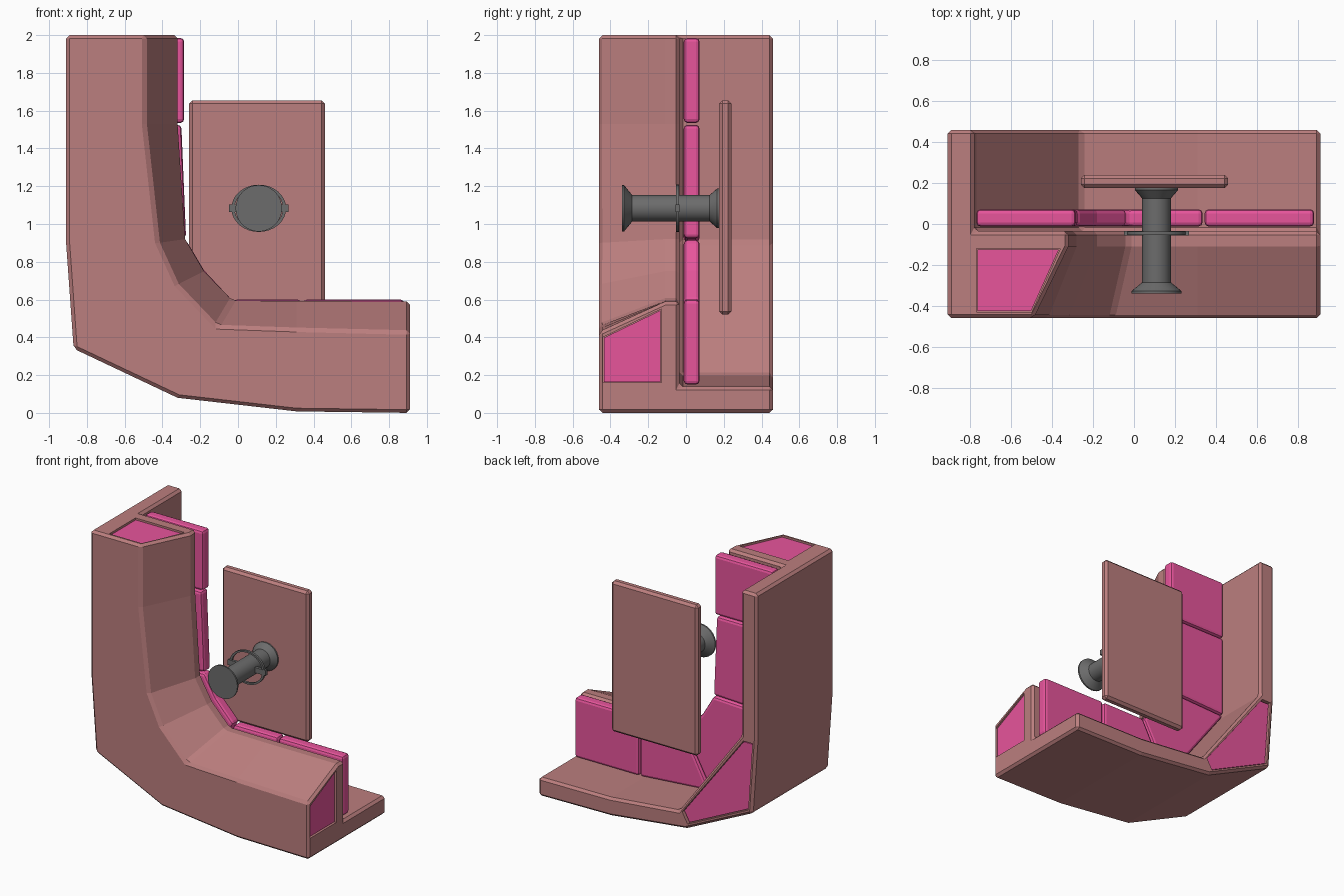
import bpy, bmesh, math

if "Cube" in bpy.data.objects:
    bpy.data.objects.remove(bpy.data.objects["Cube"])


def material(name, rgb):
    m = bpy.data.materials.new(name)
    m.diffuse_color = (*rgb, 1)
    m.use_nodes = True
    m.node_tree.nodes["Principled BSDF"].inputs["Base Color"].default_value = m.diffuse_color
    return m


BROWN = material("clay_brown", (0.50, 0.21, 0.21))
PINK = material("pink", (0.80, 0.09, 0.33))
GREY = material("dark_grey", (0.15, 0.15, 0.15))


def loft(name, sections, mat, closed=False, smooth=False):
    """Skin a list of equal-length point loops, with caps unless closed."""
    bm = bmesh.new()
    rows = [[bm.verts.new(p) for p in s] for s in sections]
    n = len(rows[0])
    for i in range(len(rows) if closed else len(rows) - 1):
        a, b = rows[i], rows[(i + 1) % len(rows)]
        for j in range(n):
            k = (j + 1) % n
            bm.faces.new((a[j], a[k], b[k], b[j]))
    if not closed:
        bm.faces.new(rows[0])
        bm.faces.new(rows[-1])
    bmesh.ops.recalc_face_normals(bm, faces=bm.faces)
    me = bpy.data.meshes.new(name)
    bm.to_mesh(me)
    bm.free()
    ob = bpy.data.objects.new(name, me)
    bpy.context.collection.objects.link(ob)
    if mat:
        me.materials.append(mat)
    if smooth:
        bpy.ops.object.select_all(action='DESELECT')
        bpy.context.view_layer.objects.active = ob
        ob.select_set(True)
        bpy.ops.object.shade_smooth_by_angle(angle=math.radians(30))
    return ob


def prism(name, poly, axis, lo, hi, mat):
    """Extrude a 2D polygon along x, y or z."""
    def place(p, t):
        c = list(p)
        c.insert("xyz".index(axis), t)
        return c
    return loft(name, [[place(p, t) for p in poly] for t in (lo, hi)], mat)


def bevel(ob, width, segments=1):
    m = ob.modifiers.new("bevel", 'BEVEL')
    m.width = width
    m.segments = segments
    m.limit_method = 'ANGLE'
    m.angle_limit = math.radians(35)


# curved L frame: (x, z) stations on the outer skin, front lip, inner ridge, back flange
outer = [(-.91, 2), (-.91, 1.53), (-.91, .9), (-.87, .34), (-.32, .08), (.31, .008), (.91, 0)]
lip = [(-.49, 2), (-.49, 1.53), (-.42, .9), (-.32, .68), (-.11, .46), (.31, .445), (.91, .43)]
ridge = [(-.32, 2), (-.32, 1.53), (-.28, .92), (-.18, .75), (-.03, .595), (.31, .592), (.91, .59)]
flange = [(-.78, 2), (-.78, 1.53), (-.78, .9), (-.52, .55), (-.26, .2), (.31, .145), (.91, .14)]
sections = []
for o, l, r, f in zip(outer, lip, ridge, flange):
    loop = [(o, -.46), (l, -.46), (r, -.11), (r, -.035), (f, -.035), (f, .46), (o, .46)]
    sections.append([(p[0], y, p[1]) for p, y in loop])
frame = loft("curved_frame", sections, BROWN)
bevel(frame, .018)

# recessed pink panels at the two ends and on the back corner
panels = [
    ("top_end_panel", [(-.77, -.12), (-.36, -.12), (-.50, -.43), (-.77, -.43)], 'z', 2, 1),
    ("right_end_panel", [(-.44, .16), (-.44, .40), (-.13, .55), (-.13, .16)], 'x', .91, 1),
    ("back_corner_panel", [(-.875, .87), (-.80, .87), (-.29, .20), (-.335, .12), (-.84, .36)], 'y', .46, 1),
]
for name, poly, axis, end, s in panels:
    cutter = prism(name + "_cutter", poly, axis, end - .03, end + .05, None)
    cutter.hide_render = True
    cutter.hide_viewport = True
    cutter.display_type = 'WIRE'
    cut = frame.modifiers.new("recess", 'BOOLEAN')
    cut.operation = 'DIFFERENCE'
    cut.solver = 'EXACT'
    cut.object = cutter
    cx = sum(p[0] for p in poly) / len(poly)
    cy = sum(p[1] for p in poly) / len(poly)
    inner = [(cx + (x - cx) * .97, cy + (y - cy) * .97) for x, y in poly]
    prism(name, inner, axis, end - .04, end - .012, PINK)

# padded lining, five blocks following the inner curve
pads = [
    [(-.77, 1.985), (-.285, 1.985), (-.285, 1.535), (-.77, 1.535)],
    [(-.77, 1.525), (-.30, 1.525), (-.275, .925), (-.77, .905)],
    [(-.77, .895), (-.275, .915), (-.18, .755), (-.035, .60), (-.255, .20)],
    [(-.025, .60), (.335, .60), (.335, .15), (-.24, .195)],
    [(.345, .60), (.88, .60), (.88, .15), (.345, .15)],
]
for i, poly in enumerate(pads):
    bevel(prism(f"lining_pad_{i + 1}", poly, 'y', -.012, .072, PINK), .02, 2)

# upright back plate
plate = prism("back_plate", [(-.26, .52), (.46, .52), (.46, 1.655), (-.26, 1.655)], 'y', .175, .24, BROWN)
bevel(plate, .018)

# spindle with flared ends
CX, CZ = .11, 1.083


def ring(y, r, n=32):
    return [(CX + r * math.cos(2 * math.pi * i / n), y, CZ + r * math.sin(2 * math.pi * i / n))
            for i in range(n)]


profile = [(-.34, .123), (-.328, .123), (-.285, .07), (.125, .07), (.165, .105), (.18, .105)]
loft("spindle", [ring(y, r) for y, r in profile], GREY, smooth=True)

# oval guard ring around the spindle, held by two side lugs
stations = []
for i in range(32):
    c, s = math.cos(math.pi * i / 16), math.sin(math.pi * i / 16)
    stations.append([(CX + a * c, y, CZ + b * s) for a, b, y in
                     ((.145, .125, -.053), (.145, .125, -.036), (.128, .112, -.036), (.128, .112, -.053))])
loft("guard_ring", stations, GREY, closed=True, smooth=True)
for side, name in ((-1, "left_lug"), (1, "right_lug")):
    poly = [(CX + side * x, CZ + z) for x, z in ((.06, -.02), (.158, -.02), (.158, .02), (.06, .02))]
    prism(name, poly, 'y', -.055, -.034, GREY)
